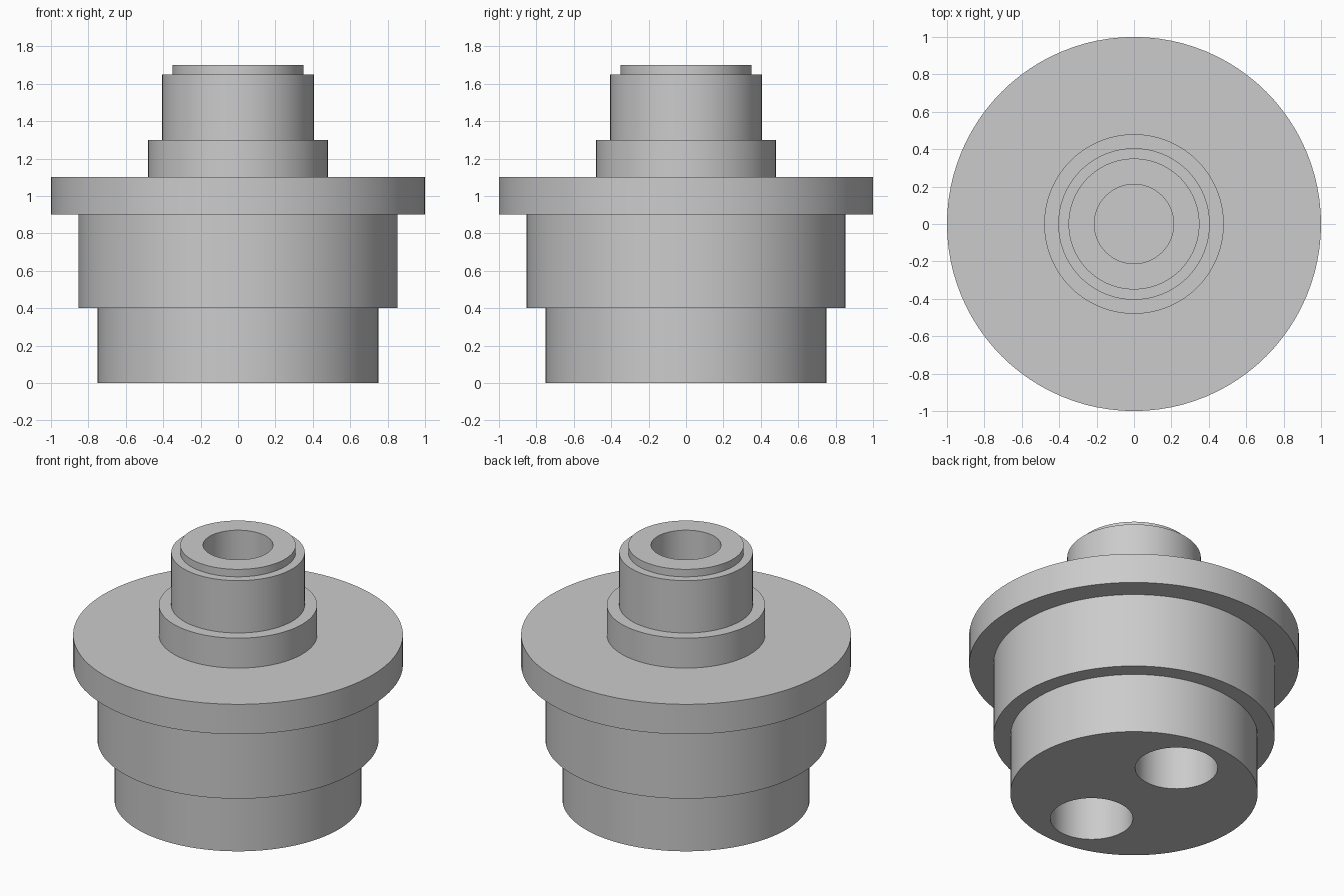
import bpy
import bmesh
from math import radians, cos, sin, tau

SEGMENTS = 96

default_cube = bpy.data.objects.get("Cube")
if default_cube:
    bpy.data.objects.remove(default_cube, do_unlink=True)

# Single plain grey finish
grey = bpy.data.materials.new("plain grey")
grey.use_nodes = True
colour = (0.6, 0.6, 0.6, 1)
grey.diffuse_color = colour
grey.node_tree.nodes["Principled BSDF"].inputs["Base Color"].default_value = colour


def lathe(name, profile):
    """Revolve (radius, height) points about z, closing both ends with a disc."""
    bm = bmesh.new()
    rings = [[bm.verts.new((r * cos(tau * i / SEGMENTS), r * sin(tau * i / SEGMENTS), z))
              for i in range(SEGMENTS)] for r, z in profile]
    for low, high in zip(rings, rings[1:]):
        for i in range(SEGMENTS):
            j = (i + 1) % SEGMENTS
            bm.faces.new((low[i], low[j], high[j], high[i]))
    bm.faces.new(rings[0][::-1])
    bm.faces.new(rings[-1])
    bmesh.ops.recalc_face_normals(bm, faces=bm.faces)
    mesh = bpy.data.meshes.new(name)
    bm.to_mesh(mesh)
    bm.free()
    mesh.materials.append(grey)
    obj = bpy.data.objects.new(name, mesh)
    bpy.context.collection.objects.link(obj)
    return obj


# Stepped body: (radius, bottom, top) of each tier, from base to rim
tiers = [(0.75, 0, 0.4), (0.853, 0.4, 0.9), (1, 0.9, 1.1),
         (0.48, 1.1, 1.3), (0.405, 1.3, 1.65), (0.35, 1.65, 1.7)]
outline = [(r, z) for r, bottom, top in tiers for z in (bottom, top)]

# Blind bore going down the neck
bore_radius, bore_floor = 0.212, 1.1
outline += [(bore_radius, 1.7), (bore_radius, bore_floor)]
body = lathe("stepped_body", outline)

# Two blind round sockets in the underside
socket_radius, socket_depth, socket_offset = 0.25, 0.4, 0.4
for side, label in ((-1, "front"), (1, "back")):
    cutter = lathe(label + "_socket_cutter",
                   [(socket_radius, -0.1), (socket_radius, socket_depth)])
    cutter.location.y = side * socket_offset
    cutter.hide_render = True
    cut = body.modifiers.new(label + " socket", "BOOLEAN")
    cut.operation = "DIFFERENCE"
    cut.solver = "EXACT"
    cut.object = cutter
    bpy.context.view_layer.objects.active = body
    bpy.ops.object.modifier_apply(modifier=cut.name)
    bpy.data.objects.remove(cutter, do_unlink=True)

# Smooth round walls with crisp steps
bpy.ops.object.select_all(action="DESELECT")
body.select_set(True)
bpy.context.view_layer.objects.active = body
bpy.ops.object.shade_smooth_by_angle(angle=radians(30))
